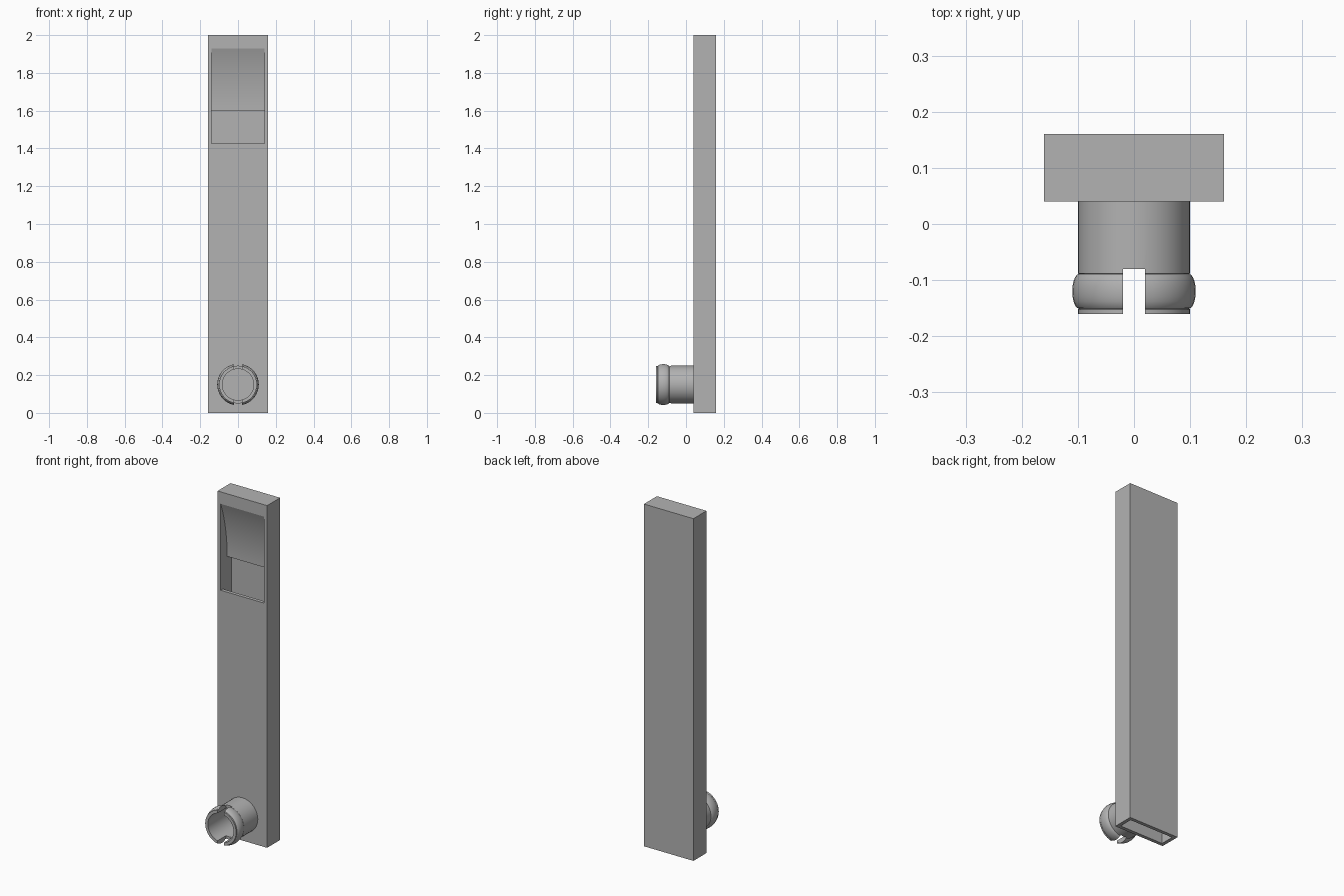
import bpy, bmesh, math
from mathutils import Matrix, Vector

old = bpy.data.objects.get("Cube")
if old:
    bpy.data.objects.remove(old, do_unlink=True)

grey = bpy.data.materials.new("plain grey")
grey.use_nodes = True
colour = (0.45, 0.45, 0.45, 1)
grey.diffuse_color = colour
grey.node_tree.nodes["Principled BSDF"].inputs["Base Color"].default_value = colour


def finish(bm, name):
    bmesh.ops.recalc_face_normals(bm, faces=bm.faces)
    mesh = bpy.data.meshes.new(name)
    bm.to_mesh(mesh)
    bm.free()
    mesh.materials.append(grey)
    obj = bpy.data.objects.new(name, mesh)
    bpy.context.collection.objects.link(obj)
    return obj


def box(name, low, high):
    bm = bmesh.new()
    low, high = Vector(low), Vector(high)
    bmesh.ops.create_cube(bm, size=1, matrix=Matrix.Translation((low + high) / 2)
                          @ Matrix.Diagonal((*(high - low), 1)))
    return finish(bm, name)


def extrude_side_profile(name, points, half):
    # closed (y, z) outline swept across x
    bm = bmesh.new()
    face = bm.faces.new([bm.verts.new((-half, y, z)) for y, z in points])
    out = bmesh.ops.extrude_face_region(bm, geom=[face])["geom"]
    moved = [v for v in out if isinstance(v, bmesh.types.BMVert)]
    bmesh.ops.translate(bm, verts=moved, vec=(2 * half, 0, 0))
    return finish(bm, name)


def lathe(name, points, centre_z, sides):
    # closed (radius, y) outline spun round a front-to-back axis
    bm = bmesh.new()
    rings = []
    for i in range(sides):
        a = math.tau * i / sides
        rings.append([bm.verts.new((r * math.cos(a), y, centre_z + r * math.sin(a)))
                      for r, y in points])
    n = len(points)
    for i in range(sides):
        a, b = rings[i], rings[(i + 1) % sides]
        for j in range(n):
            k = (j + 1) % n
            bm.faces.new((a[j], a[k], b[k], b[j]))
    return finish(bm, name)


def cut(obj, cutter):
    mod = obj.modifiers.new("cut", 'BOOLEAN')
    mod.operation, mod.solver, mod.object = 'DIFFERENCE', 'EXACT', cutter
    graph = bpy.context.evaluated_depsgraph_get()
    mesh = bpy.data.meshes.new_from_object(obj.evaluated_get(graph))
    obj.modifiers.clear()
    obj.data = mesh
    bpy.data.objects.remove(cutter, do_unlink=True)


# Long duct, open at the bottom, with a window and curved ramp near the top
duct = box("duct_body", (-0.16, 0.04, 0), (0.16, 0.16, 2))
ramp_top, ramp_end, depth = 1.93, 1.6, 0.06
rise = ramp_top - ramp_end
radius = (rise ** 2 + depth ** 2) / (2 * depth)
sweep = math.asin(rise / radius)
ramp = []
for i in range(17):
    a = sweep * (1 - i / 16)
    ramp.append((0.10 - radius * (1 - math.cos(a)), ramp_end + radius * math.sin(a)))
cavity = [(0.06, -0.1), (0.06, 1.425), (0.02, 1.425), (0.02, ramp_top)]
cavity += ramp + [(0.14, ramp_end), (0.14, -0.1)]
cut(duct, extrude_side_profile("cavity_cutter", cavity, 0.14))

# Hollow snap peg with a rounded bead near its tip
bead = []
for i in range(11):
    t = math.pi * i / 10
    bead.append((0.098 + 0.012 * math.sin(t), -0.12 + 0.031 * math.cos(t)))
outline = [(0.083, 0.041), (0.1, 0.041), (0.1, -0.088)] + bead
outline += [(0.1, -0.152), (0.1, -0.16), (0.083, -0.16)]
peg = lathe("snap_peg", outline, 0.15, 40)

# Slot splitting the tip of the peg at top and bottom
cut(peg, box("slot_cutter", (-0.02, -0.2, 0), (0.02, -0.08, 0.3)))

bpy.ops.object.select_all(action='DESELECT')
for obj in (duct, peg):
    obj.select_set(True)
bpy.context.view_layer.objects.active = peg
bpy.ops.object.shade_smooth_by_angle(angle=math.radians(30))
